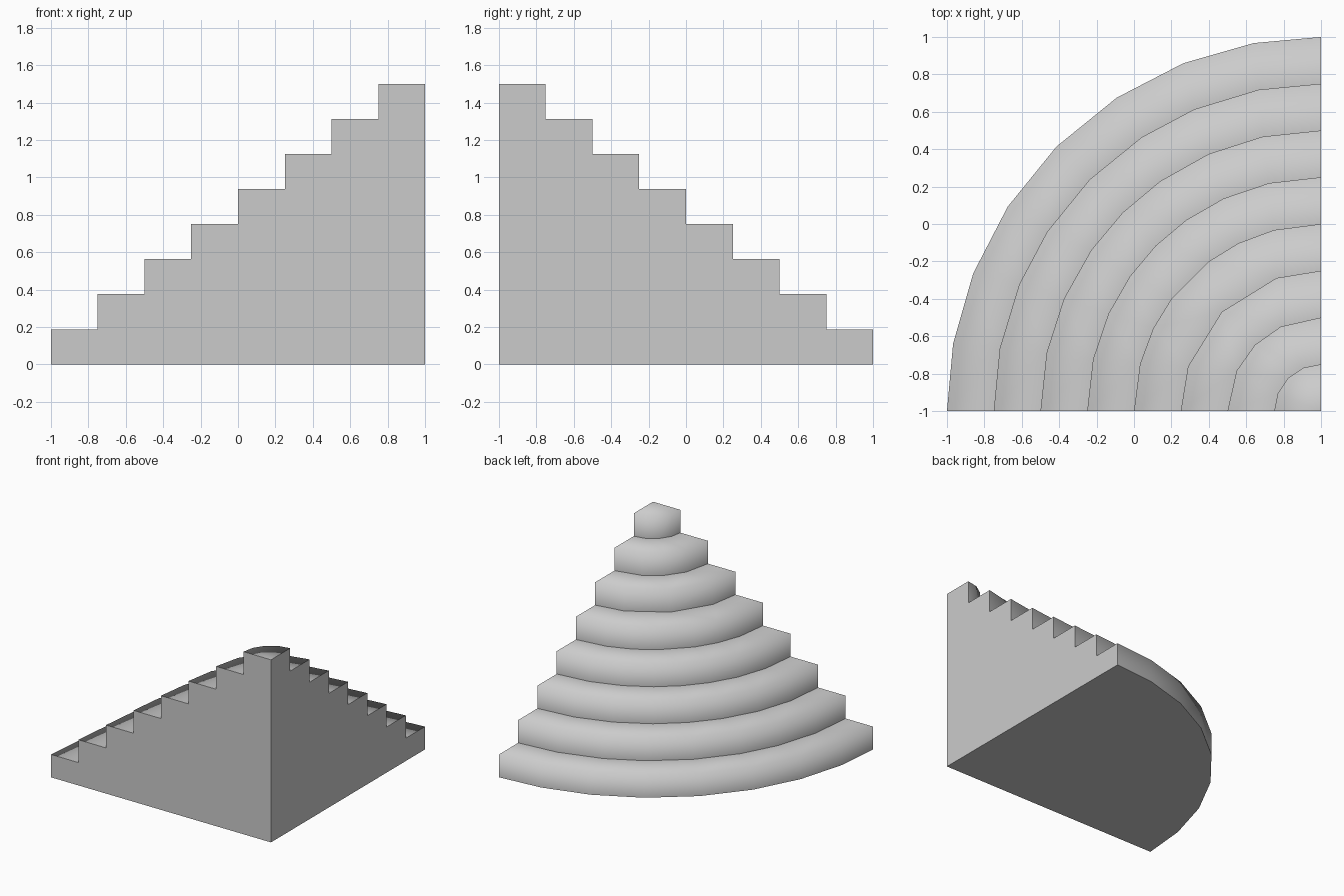
import bpy
import bmesh
from math import sin, cos, radians

cube = bpy.data.objects.get("Cube")
if cube:
    bpy.data.objects.remove(cube, do_unlink=True)

STEP = 0.1875
TREAD = 0.25
# Corner angles of each arc up to its middle, lowest step first
ARCS = [
    [10.4, 21.6, 33.1, 45], [11, 22.8, 33.2, 45], [12, 23.6, 35, 45],
    [12.8, 24.6, 35.2, 45], [14.6, 26.2, 37], [18.5, 45], [25.4, 45], [22, 45],
]


def full_arc(half):
    """Mirror half an arc about its diagonal."""
    return [0] + half + [90 - a for a in reversed(half) if a != 45] + [90]


bm = bmesh.new()


def ring(radius, angles, z):
    return [bm.verts.new((1 - radius * sin(radians(a)), radius * cos(radians(a)) - 1, z))
            for a in angles]


def stitch(outer, outer_angles, inner, inner_angles):
    """Fill a flat tread between two arcs with different corner counts."""
    i = j = 0
    while i < len(outer) - 1 or j < len(inner) - 1:
        go_outer = j == len(inner) - 1 or (
            i < len(outer) - 1 and outer_angles[i + 1] <= inner_angles[j + 1])
        if go_outer:
            bm.faces.new((outer[i], outer[i + 1], inner[j]))
            i += 1
        else:
            bm.faces.new((outer[i], inner[j + 1], inner[j]))
            j += 1


# Risers and treads, from the ground up
profile_back, profile_front = [], []
base_ring = upper = upper_angles = None
for k, half in enumerate(ARCS):
    angles = full_arc(half)
    radius = TREAD * (len(ARCS) - k)
    low = ring(radius, angles, STEP * k)
    high = ring(radius, angles, STEP * (k + 1))
    if upper:
        stitch(upper, upper_angles, low, angles)
    else:
        base_ring = low
    for n in range(len(low) - 1):
        bm.faces.new((low[n], low[n + 1], high[n + 1], high[n]))
    profile_back += [low[0], high[0]]
    profile_front += [low[-1], high[-1]]
    upper, upper_angles = high, angles

# Top landing
peak = bm.verts.new((1, -1, STEP * len(ARCS)))
foot = bm.verts.new((1, -1, 0))
for n in range(len(upper) - 1):
    bm.faces.new((upper[n], upper[n + 1], peak))

# Two flat walls and the underside
flat = [bm.faces.new(profile_back + [peak, foot]),
        bm.faces.new(profile_front + [peak, foot]),
        bm.faces.new(base_ring + [foot])]
bmesh.ops.recalc_face_normals(bm, faces=bm.faces[:])

# Smooth over each nosing, sharp at walls and where a riser meets a tread
for face in bm.faces:
    face.smooth = face not in flat
for edge in bm.edges:
    at_wall = any(f in flat for f in edge.link_faces)
    edge.smooth = not at_wall and edge.calc_face_angle_signed(0) > -0.9

mesh = bpy.data.meshes.new("corner_stairs")
bm.to_mesh(mesh)
bm.free()

grey = bpy.data.materials.new("plain_grey")
grey.use_nodes = True
color = (0.6, 0.6, 0.6, 1)
grey.diffuse_color = color
grey.node_tree.nodes["Principled BSDF"].inputs["Base Color"].default_value = color
mesh.materials.append(grey)

stairs = bpy.data.objects.new("corner_stairs", mesh)
bpy.context.collection.objects.link(stairs)
